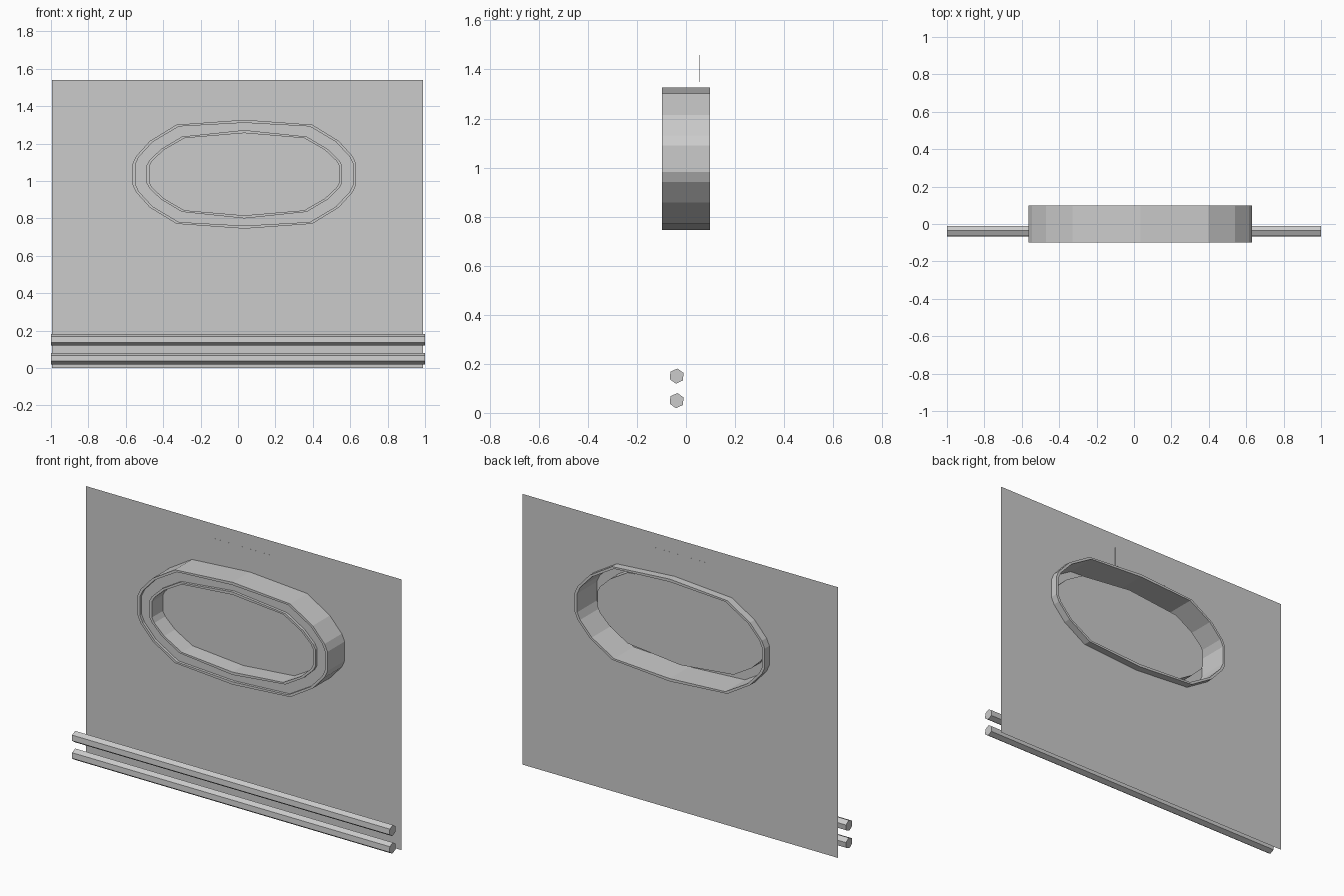
import bpy, bmesh, math

if "Cube" in bpy.data.objects:
    bpy.data.objects.remove(bpy.data.objects["Cube"], do_unlink=True)

# Single plain grey finish
GREY = (0.6, 0.6, 0.6, 1)
grey = bpy.data.materials.new("light_grey")
grey.use_nodes = True
grey.diffuse_color = GREY
grey.node_tree.nodes["Principled BSDF"].inputs["Base Color"].default_value = GREY

PANEL_Y = 0.056
CENTRE_X, CENTRE_Z = 0.034, 1.036
FRONT, BACK = -0.098, 0.098
FLOOR_Y = -0.083
DISC_Y = 0.0
LIP = 0.016


def finish(bm, name):
    bmesh.ops.recalc_face_normals(bm, faces=bm.faces)
    mesh = bpy.data.meshes.new(name)
    bm.to_mesh(mesh)
    bm.free()
    mesh.materials.append(grey)
    obj = bpy.data.objects.new(name, mesh)
    bpy.context.collection.objects.link(obj)
    return obj


def oval(quarter):
    """Mirror a quarter outline, listed from the top to the side, into a full loop."""
    right = quarter + [(x, -z) for x, z in reversed(quarter)]
    left = [(-x, z) for x, z in reversed(right) if x > 0]
    return right + left


def offset(loop, amount):
    return [(x * (1 + amount / math.hypot(x, z)), z * (1 + amount / math.hypot(x, z)))
            for x, z in loop]


def add_loop(bm, loop, y):
    return [bm.verts.new((CENTRE_X + x, y, CENTRE_Z + z)) for x, z in loop]


def bridge(bm, a, b):
    for i in range(len(a)):
        j = (i + 1) % len(a)
        bm.faces.new((a[i], a[j], b[j], b[i]))


outer = oval([(0, 0.291), (0.363, 0.265), (0.505, 0.178), (0.58, 0.095), (0.598, 0.055)])
inner = oval([(0, 0.22), (0.32, 0.193), (0.43, 0.13), (0.492, 0.072), (0.507, 0.045)])
outer_in = offset(outer, -LIP)
inner_out = offset(inner, LIP)

# Oval frame: hollow channel, open at the back, with two raised lips at the front
bm = bmesh.new()
section = [(outer, BACK), (outer, FRONT), (outer_in, FRONT), (outer_in, FLOOR_Y),
           (inner_out, FLOOR_Y), (inner_out, FRONT), (inner, FRONT), (inner, DISC_Y),
           (inner_out, DISC_Y), (inner_out, FLOOR_Y + 0.005),
           (outer_in, FLOOR_Y + 0.005), (outer_in, BACK)]
loops = [add_loop(bm, loop, y) for loop, y in section]
for a, b in zip(loops, loops[1:] + loops[:1]):
    bridge(bm, a, b)
finish(bm, "oval_frame")

# Flat centre closing the inner opening
bm = bmesh.new()
bm.faces.new(add_loop(bm, inner, DISC_Y))
finish(bm, "oval_centre")

# Large back panel with an oval opening
bm = bmesh.new()
corners = [bm.verts.new((x, PANEL_Y, z))
           for x, z in ((-0.995, 0), (0.99, 0), (0.99, 1.54), (-0.995, 1.54))]
edges = []
for ring in (corners, add_loop(bm, outer_in, PANEL_Y)):
    for a, b in zip(ring, ring[1:] + ring[:1]):
        edges.append(bm.edges.new((a, b)))
bmesh.ops.triangle_fill(bm, use_beauty=True, edges=edges, normal=(0, -1, 0))
finish(bm, "back_panel")

# Small thin plate near the top of the panel
bm = bmesh.new()
bmesh.ops.create_cube(bm, size=1)
for v in bm.verts:
    v.co = (v.co.x * 0.37 - 0.005, v.co.y * 0.0006 + PANEL_Y, v.co.z * 0.11 + 1.403)
finish(bm, "small_plate")

# Two hexagonal rails along the bottom
for name, z in (("lower_rail", 0.05), ("upper_rail", 0.15)):
    bm = bmesh.new()
    ends = []
    for x in (-1, 1):
        ring = []
        for k in range(6):
            t = math.radians(25 + 60 * k)
            ring.append(bm.verts.new((x, -0.038 + 0.031 * math.cos(t), z + 0.031 * math.sin(t))))
        bm.faces.new(ring)
        ends.append(ring)
    bridge(bm, *ends)
    finish(bm, name)
